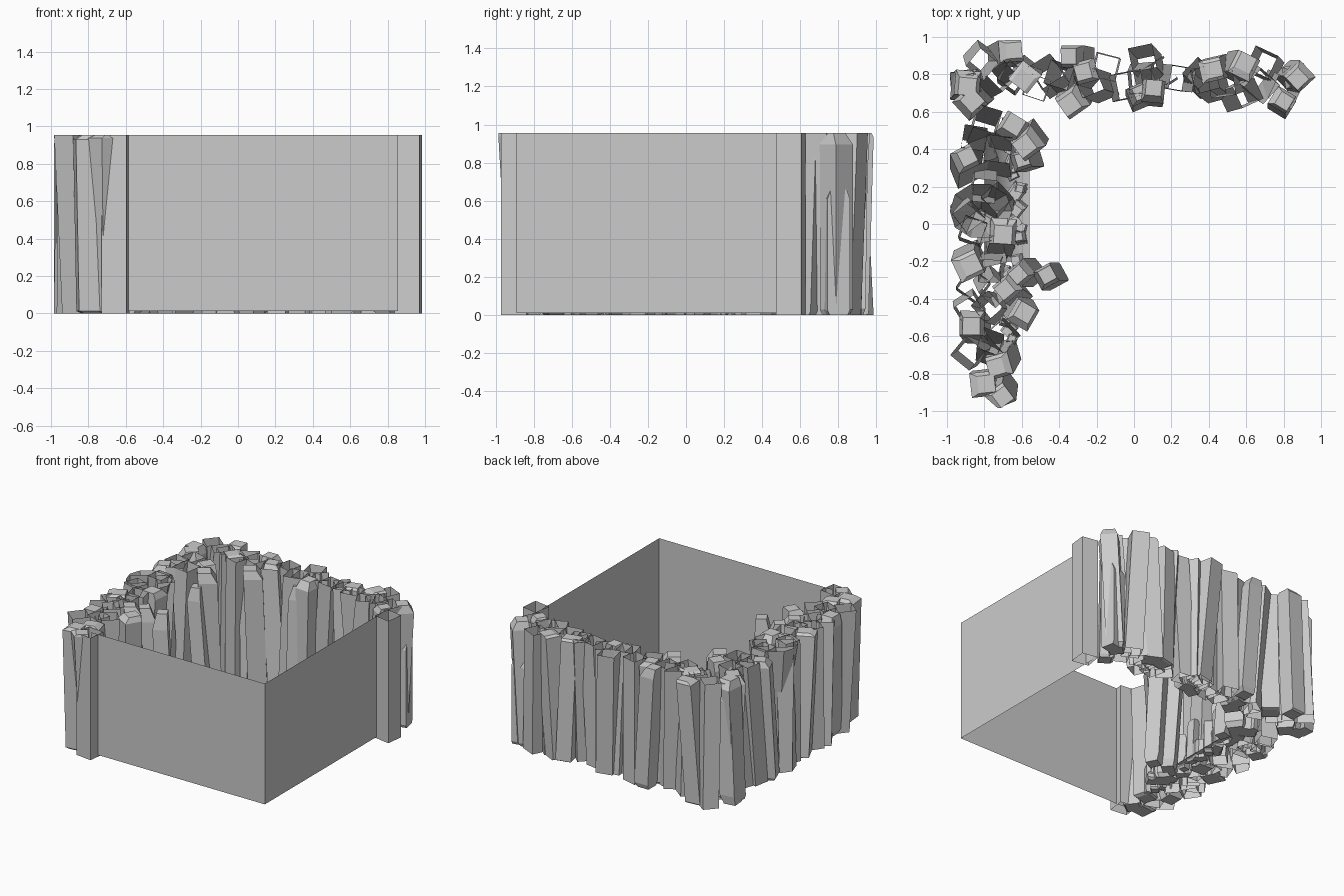
import bpy, bmesh, math, random

if "Cube" in bpy.data.objects:
    bpy.data.objects.remove(bpy.data.objects["Cube"])

random.seed(5)
H = 0.955


def make_object(name, bm):
    mesh = bpy.data.meshes.new(name)
    bm.normal_update()
    bm.to_mesh(mesh)
    bm.free()
    ob = bpy.data.objects.new(name, mesh)
    bpy.context.collection.objects.link(ob)
    return ob


def clamp(v, lim=0.985):
    return max(-lim, min(lim, v))


def column(bm, x, y, w, ang, top=H, lean=(0, 0), bevel=0.07, hollow=False, bottom=0.0):
    """Four-sided leaning shaft; open tube if hollow, else chamfered on one side at each end."""
    if hollow:
        levels = [(bottom, 1, 0), (top, 1, 0)]
    else:
        k = random.choice((-1, 1))
        levels = [(bottom, .8, k), (bottom + bevel * .5, 1, 0), (top - bevel, 1, 0), (top, .7, k)]
    rings = []
    for z, s, k in levels:
        t = z / H - 0.5
        shift = k * w * (1 - s) / 2
        ring = []
        for i in range(4):
            a = ang + math.pi / 4 + i * math.pi / 2
            r = w * 0.7071 * s
            ring.append(bm.verts.new((
                clamp(x + lean[0] * t + r * math.cos(a) + shift * math.cos(ang)),
                clamp(y + lean[1] * t + r * math.sin(a) + shift * math.sin(ang)), z)))
        rings.append(ring)
    for a, b in zip(rings, rings[1:]):
        for i in range(4):
            j = (i + 1) % 4
            bm.faces.new((a[i], a[j], b[j], b[i]))
    if not hollow:
        bm.faces.new(rings[0][::-1])
        bm.faces.new(rings[-1])


# plan positions of the shafts in each wall: capped, then open
BACK = [(-.9, .74), (-.69, .91), (-.58, .8), (-.32, .67), (-.3, .89), (-.28, .79),
        (.1, .7), (.43, .83), (.56, .84), (.86, .79)]
BACK_OPEN = [(-.45, .79), (-.15, .84), (-.04, .74), (.23, .78), (.14, .8), (.35, .78),
             (.5, .76), (.7, .85), (-.65, .78), (-.2, .74), (-.37, .77), (.07, .86),
             (.04, .78), (.41, .75), (.57, .69), (.65, .76), (-.74, .77), (-.52, .73),
             (-.82, .88), (.78, .72)]
LEFT = [(-.86, .66), (-.65, .5), (-.56, .45), (-.71, -.07), (-.88, -.2), (-.61, -.46),
        (-.65, -.36), (-.85, -.55), (-.7, -.72), (-.8, -.85), (-.71, -.89), (-.91, .31)]
LEFT_OPEN = [(-.8, .52), (-.87, -.68), (-.86, .42), (-.76, -.12), (-.8, .36), (-.72, .36),
             (-.91, .06), (-.73, .1), (-.86, -.04), (-.8, .22), (-.76, -.23), (-.86, -.33),
             (-.76, -.33), (-.88, -.45), (-.76, -.45), (-.77, -.66), (-.71, -.6)]


def wall(name, solid, hollow, along):
    bm = bmesh.new()
    for pts, is_open in ((solid, False), (hollow, True)):
        for x, y in pts:
            a, b = random.uniform(-.09, .09), random.uniform(-.06, .06)
            column(bm, x, y, random.uniform(.115, .14), random.uniform(0, 1.57), H,
                   (a, b) if along == 'x' else (b, a),
                   random.uniform(.01, .08), is_open)
    make_object(name, bm)


wall("back_rock_wall", BACK, BACK_OPEN, 'x')
wall("left_rock_wall", LEFT, LEFT_OPEN, 'y')

# upright open shafts that finish the two wall ends
bm = bmesh.new()
column(bm, .915, .55, .135, -.17, hollow=True)
column(bm, -.655, -.895, .135, -.13, hollow=True)
make_object("end_columns", bm)

# chamfered shafts standing against the walls
bm = bmesh.new()
column(bm, .79, .65, .11, -.55, H, (0, .03), .04)
column(bm, .86, .79, .12, .2, .66, (0, 0), .05)
column(bm, -.45, -.28, .11, .5, .93, (-.06, 0), .12)
column(bm, -.57, -.26, .11, .7, .93, (-.08, 0), .1)
column(bm, -.58, .34, .1, .3, .86, (-.08, 0), .1)
column(bm, .02, .68, .1, .4, .9, (0, .04), .1)
column(bm, -.9, .76, .12, .15, .93, (.05, 0), .14)
make_object("leaning_columns", bm)

# open fan-shaped rock in the middle of the left wall
bm = bmesh.new()
rim = [bm.verts.new((clamp(-.82 + .17 * math.cos(i * math.pi / 5)),
                     .07 + .15 * math.sin(i * math.pi / 5), H)) for i in range(10)]
tip = bm.verts.new((-.84, .07, .02))
for i in range(10):
    bm.faces.new((rim[(i + 1) % 10], rim[i], tip))
make_object("fan_rock", bm)

# small rubble along the inner foot of the left wall
bm = bmesh.new()
for i in range(28):
    column(bm, random.uniform(-.7, -.57), -.62 + i * .043, random.uniform(.05, .085),
           random.uniform(0, 1.57), random.uniform(.06, .35),
           (random.uniform(-.06, 0), random.uniform(-.06, .06)), .03)
make_object("foot_rubble", bm)

# smooth bank behind the rubble, flattening out towards the floor
bm = bmesh.new()
rows = []
for i in range(9):
    u = i / 8 * math.pi / 2
    rows.append([bm.verts.new((-.8 + .24 * (1 - math.cos(u)), -.2 + .65 * j / 6,
                               .02 + .35 * (1 - math.sin(u)))) for j in range(7)])
for a, b in zip(rows, rows[1:]):
    for j in range(6):
        bm.faces.new((a[j], b[j], b[j + 1], a[j + 1])).smooth = True
make_object("smooth_bank", bm)

# plain upright sheets closing the front and right sides
bm = bmesh.new()
path = [(-.65, -.89), (.855, -.89), (.855, .56)]
low = [bm.verts.new((x, y, .012)) for x, y in path]
high = [bm.verts.new((x, y, H)) for x, y in path]
for i in range(2):
    bm.faces.new((low[i], low[i + 1], high[i + 1], high[i]))
make_object("flat_side_panels", bm)
